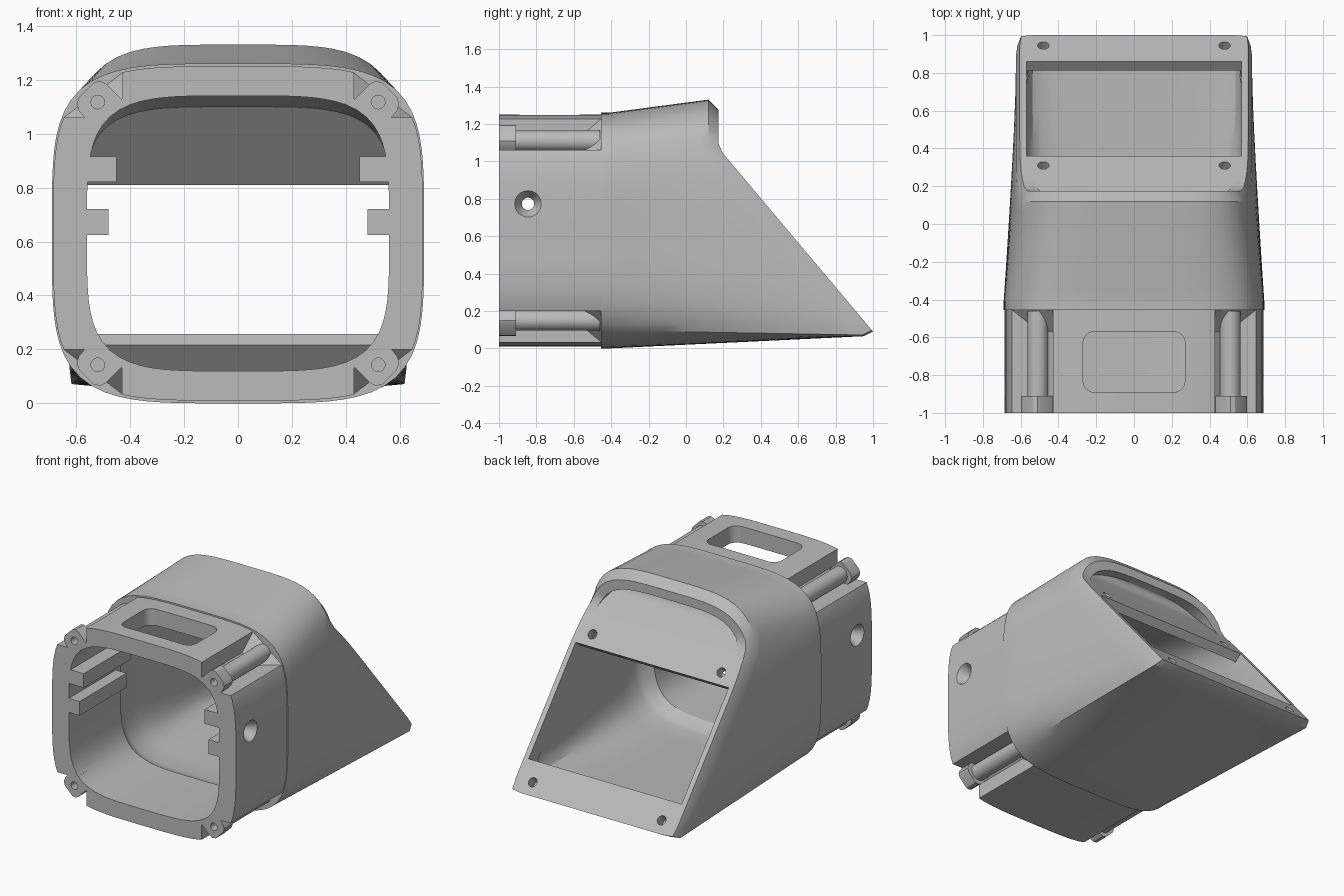
import bpy, bmesh, math
from mathutils import Vector, Matrix

if "Cube" in bpy.data.objects:
    bpy.data.objects.remove(bpy.data.objects["Cube"])

SIDES = 96
MID = 0.63                      # height of the tube axis
SLOPE = 0.842                   # run of the rear face per unit of height

grey = bpy.data.materials.new("plain grey")
grey.use_nodes = True
grey.diffuse_color = (0.5, 0.5, 0.5, 1)
grey.node_tree.nodes["Principled BSDF"].inputs["Base Color"].default_value = (0.5, 0.5, 0.5, 1)


def section(y, a, top, bottom=None, n_top=4.2, n_bottom=4.2):
    """Closed rounded-square outline; y is a number or a function of height."""
    pts = []
    for k in range(SIDES):
        t = -math.pi / 2 + 2 * math.pi * k / SIDES
        c, s = math.cos(t), math.sin(t)
        n = n_top if s > 1e-6 else n_bottom
        r = (abs(c) ** n + abs(s) ** n) ** (-1 / n)
        b = top if s > 0 or bottom is None else bottom
        z = MID + b * s * r
        pts.append(Vector((a * c * r, y(z) if callable(y) else y, z)))
    return pts


def blend(r0, r1, steps):
    return [[p.lerp(q, i / steps) for p, q in zip(r0, r1)] for i in range(1, steps + 1)]


def loft(name, rings, strip_caps=False):
    bm = bmesh.new()
    loops = [[bm.verts.new(p) for p in ring] for ring in rings]
    n = len(rings[0])
    for a, b in zip(loops, loops[1:]):
        for i in range(n):
            j = (i + 1) % n
            bm.faces.new((a[i], a[j], b[j], b[i]))
    for loop in (loops[0], loops[-1]):
        if strip_caps:
            for k in range(n // 2):
                quad = [loop[i % n] for i in (k, k + 1, n - k - 1, n - k)]
                bm.faces.new(list(dict.fromkeys(quad)))
        else:
            bm.faces.new(loop)
    bmesh.ops.recalc_face_normals(bm, faces=bm.faces)
    mesh = bpy.data.meshes.new(name)
    bm.to_mesh(mesh)
    bm.free()
    ob = bpy.data.objects.new(name, mesh)
    mesh.materials.append(grey)
    bpy.context.collection.objects.link(ob)
    return ob


def prism(name, outline, lo, hi, place):
    return loft(name, [[place(u, v, w) for u, v in outline] for w in (lo, hi)])


def box(name, x, y, z):
    return prism(name, [(x[0], y[0]), (x[1], y[0]), (x[1], y[1]), (x[0], y[1])],
                 z[0], z[1], lambda u, v, w: Vector((u, v, w)))


def rod(name, start, end, r0, r1=None, sides=32):
    start, end = Vector(start), Vector(end)
    turn = (end - start).to_track_quat('Z', 'Y')
    rings = []
    for centre, r in ((start, r0), (end, r0 if r1 is None else r1)):
        rings.append([centre + turn @ Vector((r * math.cos(math.tau * i / sides),
                      r * math.sin(math.tau * i / sides), 0)) for i in range(sides)])
    return loft(name, rings)


def combine(target, tool, operation='DIFFERENCE'):
    mod = target.modifiers.new("boolean", 'BOOLEAN')
    mod.operation, mod.object, mod.solver = operation, tool, 'EXACT'
    bpy.context.view_layer.objects.active = target
    bpy.ops.object.modifier_apply(modifier=mod.name)
    bpy.data.objects.remove(tool)


def rim_y(z):
    return 0.12 + max(0, 1.05 - z) * SLOPE


def panel_y(z):
    return 0.2 + (1.04 - z) * SLOPE


# Outer shell: straight collar, then a body tapering to the sloped rear face
collar_end = section(-0.455, 0.685, 0.62)
body_start = section(-0.455, 0.69, 0.63)
rim = section(rim_y, 0.625, 0.70, 0.565, 4.2, 60)
face = section(lambda z: max(0.175, panel_y(z)), 0.605, 0.645, 0.54, 4.2, 60)
shell = loft("shell", [section(-1, 0.685, 0.62), collar_end, body_start,
                       section(-0.41, 0.69, 0.63)]
             + blend(section(-0.41, 0.69, 0.63), rim, 10) + [face], True)

# Hollow interior with a step behind the collar
wide = section(-0.34, 0.625, 0.555)
back = section(lambda z: panel_y(z) - 0.08, 0.57, 0.47, 0.51, 4.2, 12)
combine(shell, loft("cavity", [section(-1.1, 0.56, 0.51), section(-0.45, 0.56, 0.51),
                               section(-0.39, 0.61, 0.545), wide]
                    + blend(wide, back, 8), True))

# Curved recess under the hood
profile = [(panel_y(0.9), 0.9), (panel_y(1.14), 1.14)]
start = Vector((panel_y(1.14), 1.14))
for i in range(1, 9):
    t = math.pi / 2 * i / 8
    profile.append((start.x - 0.03 * math.sin(2 * t) + 0.06 * (1 - math.cos(t)),
                    start.y + 0.09 * math.sin(t)))
profile += [(0.6, 1.23), (0.6, 0.9)]
recess = prism("recess", profile, -0.7, 0.7, lambda u, v, w: Vector((w, u, v)))
combine(recess, loft("arch", [section(-0.2, 0.555, 0.585), section(0.9, 0.555, 0.585)], True),
        'INTERSECT')
combine(shell, recess)

# Window and screw holes in the sloped panel
normal = Vector((0, 1, SLOPE)).normalized()
down = Vector((0, SLOPE, -1)).normalized()
centre = Vector((0, 0.61, 1.04 - 0.41 / SLOPE))
combine(shell, prism("window", [(-0.57, -0.388), (0.57, -0.388), (0.57, 0.388), (-0.57, 0.388)],
                     -0.1, 0.1, lambda u, v, w: centre + Vector((u, 0, 0)) + down * v + normal * w))
for side in (-1, 1):
    for y in (0.31, 0.945):
        p = Vector((side * 0.48, y, 1.04 - (y - 0.2) / SLOPE))
        combine(shell, rod("panel_hole", p - normal * 0.075, p + normal * 0.05, 0.03))

# Corner notches, each holding a screw channel and a boss
notch = [(0.43, 1.35), (0.43, 1.13), (0.5, 1.06), (0.85, 1.06), (0.85, 1.35)]
notch_end = [(0.43, 1.35), (0.43, 1.225), (0.645, 1.06), (0.85, 1.06), (0.85, 1.35)]
boss = [(0.43, 1.125), (0.49, 1.185), (0.51, 1.195), (0.535, 1.19), (0.59, 1.135),
        (0.598, 1.11), (0.59, 1.085), (0.565, 1.055), (0.49, 1.045)]
for sx in (-1, 1):
    for sz in (-1, 1):
        def corner(x, z, y):
            return Vector((sx * x, y, MID + sz * (z - MID)))
        combine(shell, loft("notch", [[corner(u, v, -1.1) for u, v in notch],
                                      [corner(u, v, -0.57) for u, v in notch],
                                      [corner(u, v, -0.455) for u, v in notch_end]]))
        combine(shell, rod("screw_channel", corner(0.51, 1.11, -0.95),
                           corner(0.51, 1.11, -0.46), 0.055), 'UNION')
        combine(shell, prism("boss", boss, -1, -0.91, corner), 'UNION')
        combine(shell, rod("boss_hole", corner(0.52, 1.117, -1.05),
                           corner(0.52, 1.117, -0.8), 0.025))

# Slot through the top of the collar
slot = []
for cx, cy, a0 in ((0.21, -0.63, 0), (-0.21, -0.63, 90), (-0.21, -0.83, 180), (0.21, -0.83, 270)):
    for i in range(7):
        a = math.radians(a0 + 15 * i)
        slot.append((cx + 0.06 * math.cos(a), cy + 0.06 * math.sin(a)))
combine(shell, prism("slot", slot, 1.0, 1.4, lambda u, v, w: Vector((u, v, w))))

# Guide rails inside the collar and countersunk holes between them
for side in (-1, 1):
    for inner, lo, hi in ((0.45, 0.82, 0.915), (0.48, 0.625, 0.72)):
        xs = sorted((side * inner, side * 0.6))
        combine(shell, box("guide_rail", xs, (-1, -0.5), (lo, hi)), 'UNION')
    combine(shell, rod("side_hole", (side * 0.4, -0.845, 0.773), (side * 0.8, -0.845, 0.773), 0.033))
    combine(shell, rod("countersink", (side * 0.62, -0.845, 0.773),
                       (side * 0.69, -0.845, 0.773), 0.033, 0.074))

# Smooth shading with crisp edges
shell.name = "housing"
bpy.ops.object.select_all(action='DESELECT')
shell.select_set(True)
bpy.context.view_layer.objects.active = shell
bpy.ops.object.shade_smooth_by_angle(angle=math.radians(28))
